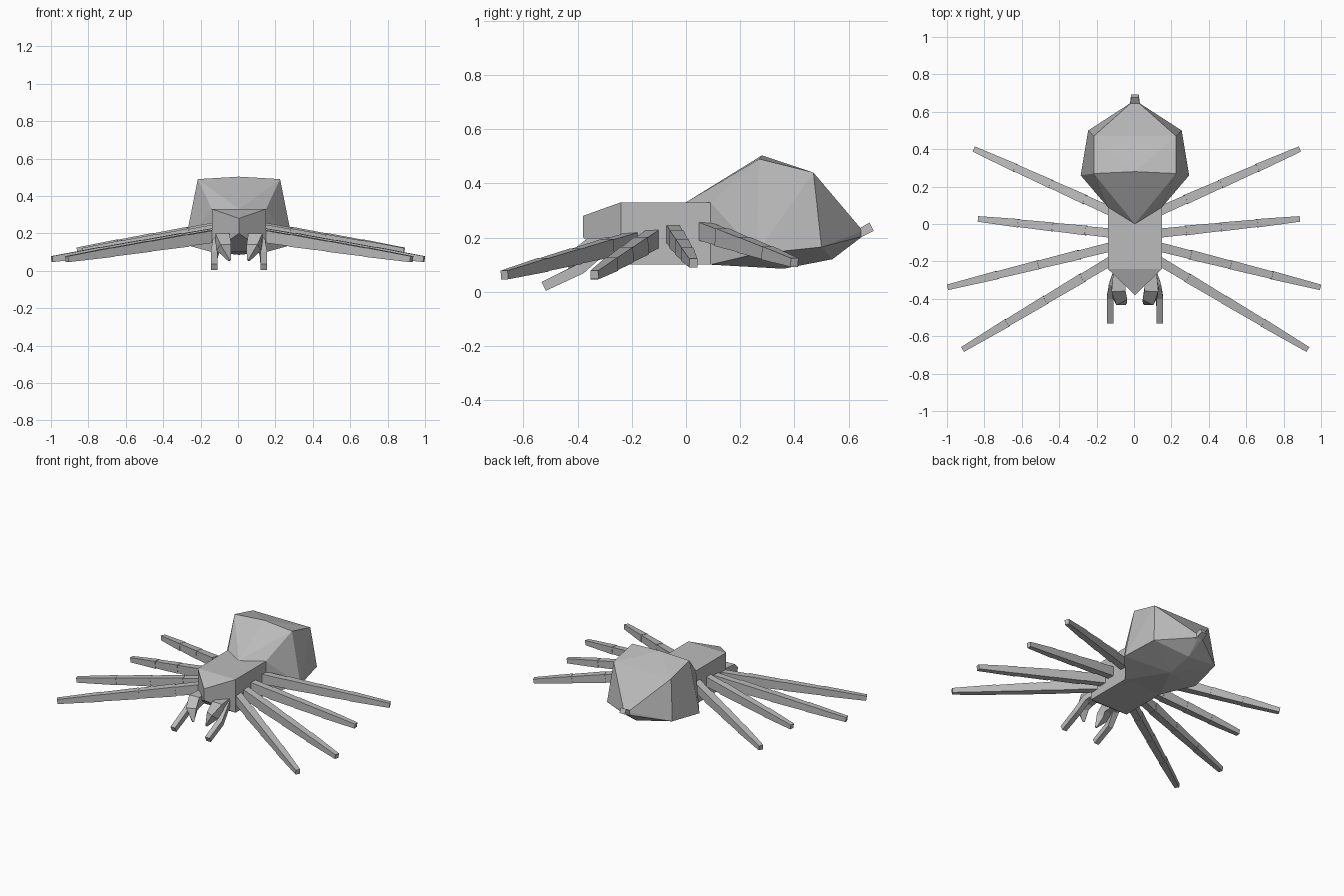
import bpy, bmesh
from mathutils import Vector

if "Cube" in bpy.data.objects:
    bpy.data.objects.remove(bpy.data.objects["Cube"])

grey = bpy.data.materials.new("plain grey")
grey.diffuse_color = (0.5, 0.5, 0.5, 1)
grey.use_nodes = True
grey.node_tree.nodes["Principled BSDF"].inputs["Base Color"].default_value = grey.diffuse_color
CX = 0.005   # the body sits a touch right of the centre line


def finish(name, bm):
    bmesh.ops.recalc_face_normals(bm, faces=bm.faces[:])
    me = bpy.data.meshes.new(name)
    bm.to_mesh(me)
    bm.free()
    me.materials.append(grey)
    ob = bpy.data.objects.new(name, me)
    bpy.context.collection.objects.link(ob)
    return ob


def faceted(name, points):
    """Convex flat-faced solid; points off the centre line are mirrored."""
    bm = bmesh.new()
    for x, y, z in points:
        for s in ((1, -1) if x else (1,)):
            bm.verts.new((CX + s * x, y, z))
    bmesh.ops.convex_hull(bm, input=bm.verts[:])
    bmesh.ops.dissolve_limit(bm, angle_limit=0.01, verts=bm.verts[:], edges=bm.edges[:])
    return finish(name, bm)


def section(bm, centre, direction, w, h):
    """Rectangular cross-section square to the direction."""
    d = direction.normalized()
    side = d.cross(Vector((0, 0, 1))).normalized()
    up = side.cross(d)
    return [bm.verts.new(centre + side * a * w / 2 + up * b * h / 2)
            for a, b in ((1, 1), (-1, 1), (-1, -1), (1, -1))]


def loft(bm, rings):
    for r0, r1 in zip(rings, rings[1:]):
        for i in range(4):
            j = (i + 1) % 4
            bm.faces.new((r0[i], r0[j], r1[j], r1[i]))
    bm.faces.new(rings[0])
    bm.faces.new(rings[-1])


# Front body with a wedge-shaped head
faceted("front_body", [(0.145, 0.09, 0.10), (0.145, 0.09, 0.33),
                       (0.145, -0.24, 0.10), (0.145, -0.24, 0.33),
                       (0, -0.38, 0.28), (0, -0.38, 0.20)])

# Large faceted abdomen
faceted("abdomen", [(0, 0.0, 0.33), (0.145, 0.09, 0.33), (0.145, 0.09, 0.10),
                    (0.22, 0.27, 0.49), (0, 0.28, 0.503), (0.22, 0.47, 0.44),
                    (0.29, 0.26, 0.14), (0.25, 0.50, 0.165),
                    (0, 0.36, 0.085), (0, 0.54, 0.12),
                    (0.015, 0.652, 0.205), (0.015, 0.652, 0.225)])

# Small spinneret at the tail
bm = bmesh.new()
direction = Vector((0, 0.06, 0.03))
loft(bm, [section(bm, Vector((CX, 0.63, 0.21)), direction, 0.055, 0.03),
          section(bm, Vector((CX, 0.685, 0.24)), direction, 0.04, 0.035)])
finish("spinneret", bm)

# Legs: root (y, z), tip (y, z), tip reach on the right and left
LEGS = {"front_leg": ((-0.18, 0.19), (-0.67, 0.062), 0.928, 0.915),
        "second_leg": ((-0.115, 0.20), (-0.338, 0.062), 0.995, 0.995),
        "third_leg": ((-0.052, 0.218), (0.027, 0.106), 0.885, 0.832),
        "rear_leg": ((0.055, 0.228), (0.40, 0.108), 0.885, 0.855)}
JOINTS = [0, 0.22, 0.46, 0.71, 1]
SIZES = [(0.050, 0.068, 0.046, 0.060), (0.052, 0.066, 0.044, 0.054),
         (0.048, 0.058, 0.040, 0.046), (0.045, 0.050, 0.030, 0.032)]
for name, (root, tip, right, left) in LEGS.items():
    for side, s, reach in (("right", 1, right), ("left", -1, left)):
        a = Vector((CX + s * 0.10, *root))
        b = Vector((s * reach, *tip))
        bm = bmesh.new()
        for t0, t1, (w0, h0, w1, h1) in zip(JOINTS, JOINTS[1:], SIZES):
            loft(bm, [section(bm, a.lerp(b, t0), b - a, w0, h0),
                      section(bm, a.lerp(b, t1), b - a, w1, h1)])
        finish(side + "_" + name, bm)

# Mouthparts: paths of (x, y, z, width, height), mirrored to both sides
MOUTHPARTS = {
    "feeler": [(0.090, -0.24, 0.18, 0.04, 0.04), (0.118, -0.32, 0.15, 0.04, 0.04),
               (0.132, -0.39, 0.085, 0.036, 0.04), (0.132, -0.525, 0.020, 0.034, 0.036)],
    "fang": [(0.085, -0.25, 0.17, 0.06, 0.06), (0.088, -0.35, 0.165, 0.075, 0.07),
             (0.080, -0.40, 0.125, 0.065, 0.055), (0.050, -0.425, 0.055, 0.012, 0.012)]}
for name, path in MOUTHPARTS.items():
    for side, s in (("right", 1), ("left", -1)):
        pts = [Vector((CX + s * p[0], p[1], p[2])) for p in path]
        bm = bmesh.new()
        rings = []
        for i, p in enumerate(path):
            d = pts[min(i + 1, len(pts) - 1)] - pts[max(i - 1, 0)]
            rings.append(section(bm, pts[i], d, p[3], p[4]))
        loft(bm, rings)
        finish(side + "_" + name, bm)
